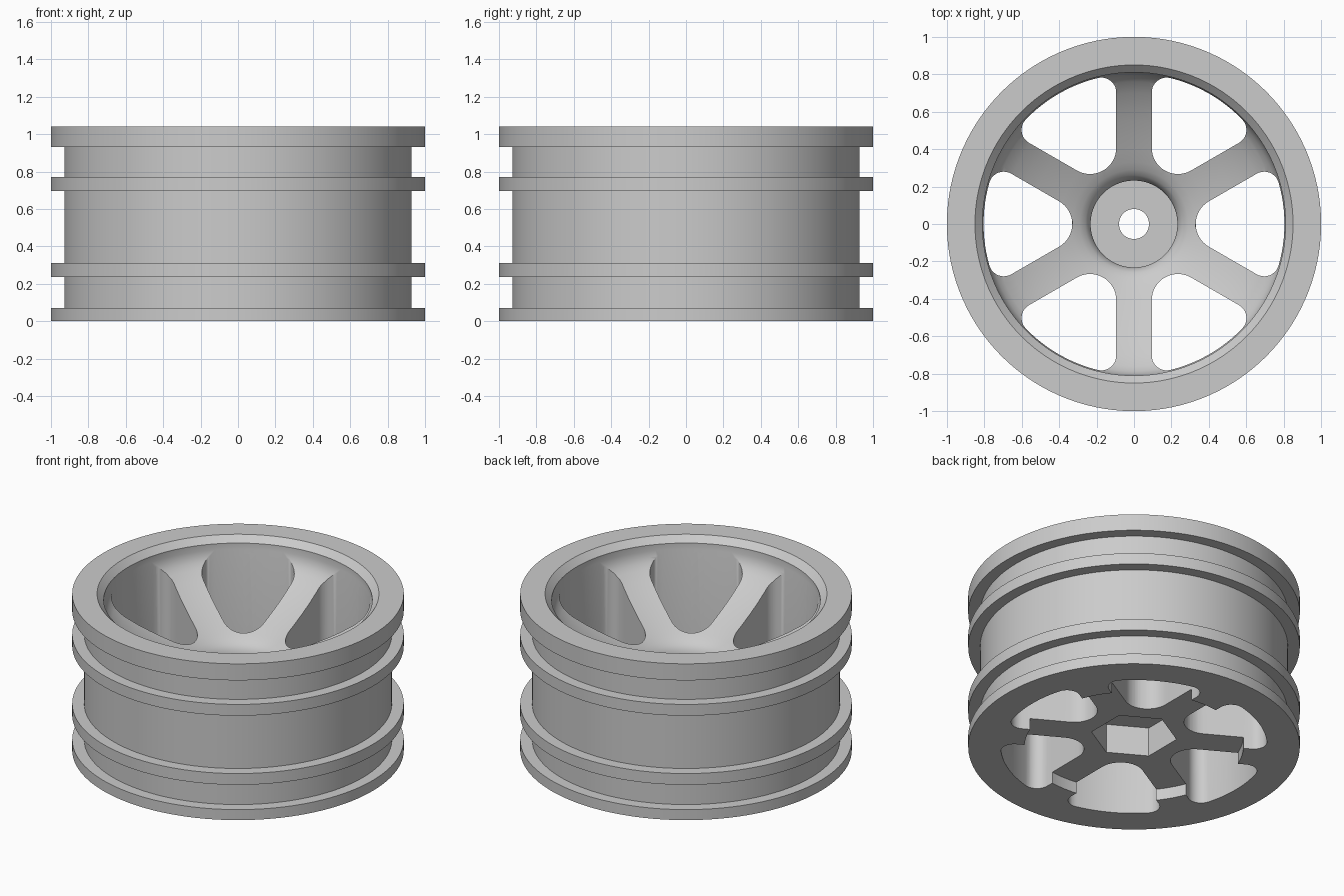
import bpy, bmesh
from math import sin, cos, asin, pi, radians
from mathutils import Vector

SEGMENTS = 120

cube = bpy.data.objects.get("Cube")
if cube:
    bpy.data.objects.remove(cube, do_unlink=True)

grey = bpy.data.materials.new("wheel grey")
grey.use_nodes = True
colour = (0.6, 0.6, 0.6, 1)
grey.diffuse_color = colour
grey.node_tree.nodes["Principled BSDF"].inputs["Base Color"].default_value = colour


def finish(bm, name):
    bmesh.ops.recalc_face_normals(bm, faces=bm.faces[:])
    mesh = bpy.data.meshes.new(name)
    bm.to_mesh(mesh)
    bm.free()
    mesh.materials.append(grey)
    obj = bpy.data.objects.new(name, mesh)
    bpy.context.collection.objects.link(obj)
    return obj


def lathe(name, profile):
    """Revolve a closed (radius, height) outline about z."""
    bm = bmesh.new()
    rings = []
    for i in range(SEGMENTS):
        a = 2 * pi * i / SEGMENTS
        rings.append([bm.verts.new((r * cos(a), r * sin(a), z)) for r, z in profile])
    n = len(profile)
    for i in range(SEGMENTS):
        p, q = rings[i], rings[(i + 1) % SEGMENTS]
        for j in range(n):
            k = (j + 1) % n
            bm.faces.new((p[j], q[j], q[k], p[k]))
    return finish(bm, name)


def prism(bm, outline, low, high):
    bottom = [bm.verts.new((x, y, low)) for x, y in outline]
    top = [bm.verts.new((x, y, high)) for x, y in outline]
    bm.faces.new(bottom)
    bm.faces.new(top)
    n = len(outline)
    for i in range(n):
        j = (i + 1) % n
        bm.faces.new((bottom[i], bottom[j], top[j], top[i]))


def arc(cx, cy, r, start, end, steps):
    return [(cx + r * cos(start + (end - start) * i / steps),
             cy + r * sin(start + (end - start) * i / steps)) for i in range(steps + 1)]


# Outer barrel with four raised flanges
CORE = 0.928
profile = [(0.08, 0.076), (0.66, 0.076), (0.66, 0)]
for low, high in ((0, 0.07), (0.235, 0.31), (0.695, 0.77), (0.93, 1.04)):
    if low > 0:
        profile.append((CORE, low))
    profile += [(1, low), (1, high)]
    if high < 1:
        profile.append((CORE, high))

# Chamfered lip, inner wall, fillet and dished spoke surface
profile += [(0.85, 1.04), (0.81, 1.0)]
profile += [(0.81, 0.96), (0.803, 0.925), (0.787, 0.893), (0.76, 0.862)]
profile += [(0.7, 0.815), (0.62, 0.765), (0.55, 0.727), (0.47, 0.688), (0.4, 0.656), (0.33, 0.625)]
# Rounded edge into the nut recess, then the bore
profile += [(0.29, 0.604), (0.26, 0.583), (0.24, 0.555), (0.232, 0.52), (0.232, 0.37), (0.08, 0.37)]
wheel = lathe("wheel_rim", profile)

# Rounded openings between the six spokes
HALF_SPOKE, INNER, CORNER, OUTER = 0.095, 0.14, 0.08, 0.804
tilt = pi / 6 - asin((HALF_SPOKE + CORNER) / (OUTER - CORNER))
reach = OUTER - CORNER
half = arc((HALF_SPOKE + INNER) * 2, 0, INNER, pi, radians(120), 8)
half += arc(reach * cos(tilt), reach * sin(tilt), CORNER, radians(120), tilt, 10)
half += arc(0, 0, OUTER, tilt, 0, 6)[1:]
outline = half + [(x, -y) for x, y in reversed(half[1:-1])]

bm = bmesh.new()
for k in range(6):
    c, s = cos(k * pi / 3), sin(k * pi / 3)
    prism(bm, [(x * c - y * s, x * s + y * c) for x, y in outline], -0.1, 0.99)
# Hexagonal drive socket underneath
prism(bm, arc(0, 0, 0.26, pi / 6, pi / 6 + 2 * pi, 6)[:-1], -0.1, 0.27)
cutter = finish(bm, "opening_cutter")
cutter.hide_render = True

cut = wheel.modifiers.new("openings", "BOOLEAN")
cut.operation = "DIFFERENCE"
cut.solver = "EXACT"
cut.object = cutter

bpy.ops.object.select_all(action="DESELECT")
bpy.context.view_layer.objects.active = wheel
wheel.select_set(True)
bpy.ops.object.modifier_apply(modifier=cut.name)
bpy.data.objects.remove(cutter, do_unlink=True)
bpy.ops.object.shade_smooth_by_angle(angle=radians(30))
